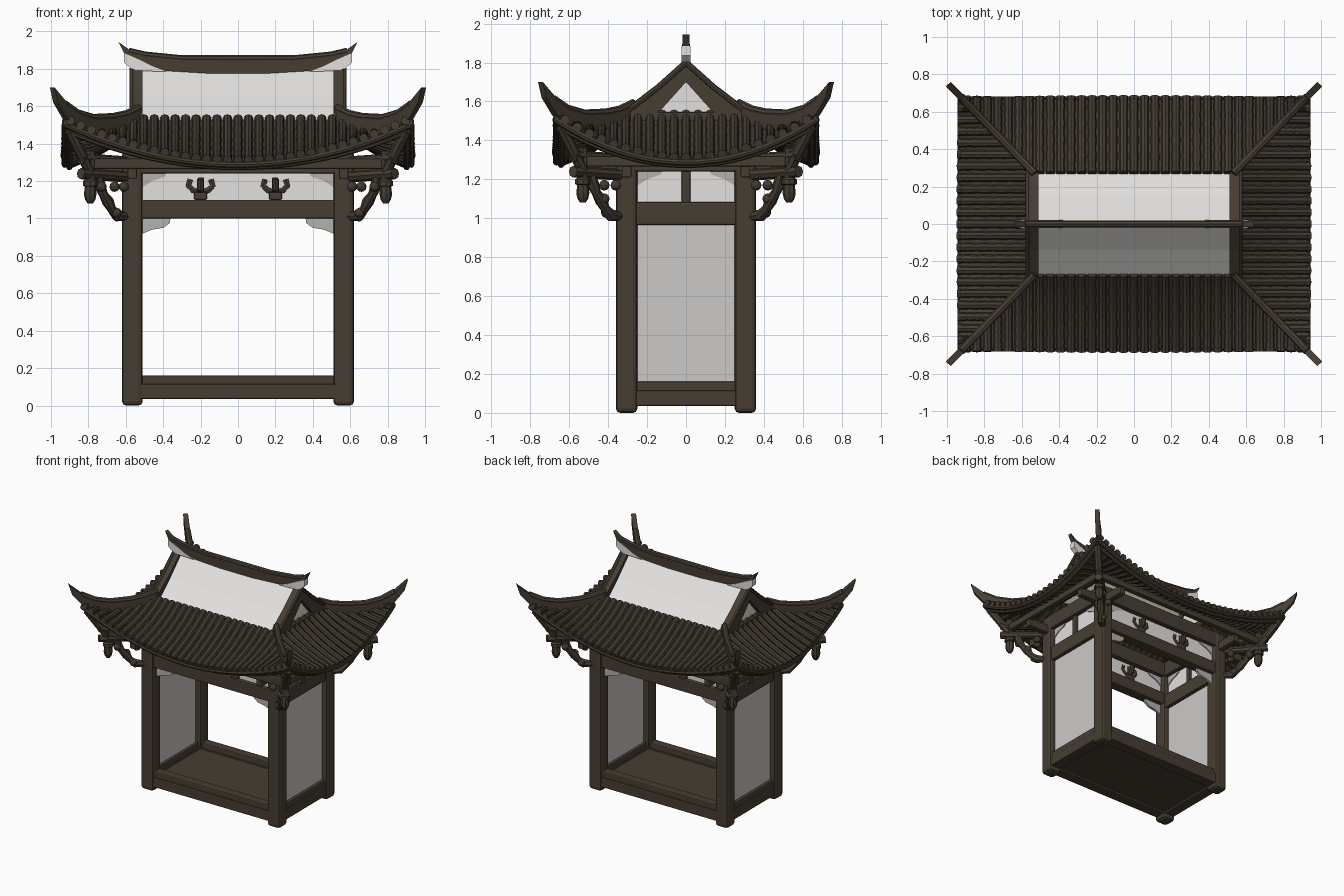
import bpy, bmesh, math
from mathutils import Vector

if "Cube" in bpy.data.objects:
    bpy.data.objects.remove(bpy.data.objects["Cube"], do_unlink=True)


def material(name, r, g, b):
    m = bpy.data.materials.new(name)
    m.use_nodes = True
    m.diffuse_color = (r, g, b, 1)
    shader = m.node_tree.nodes["Principled BSDF"]
    shader.inputs["Base Color"].default_value = (r, g, b, 1)
    shader.inputs["Roughness"].default_value = 0.8
    return m


WOOD = material("dark wood", 0.062, 0.048, 0.032)
TILE = material("brown tile", 0.056, 0.044, 0.031)
WHITE = material("white plaster", 0.76, 0.75, 0.74)
WALL = material("grey plaster", 0.6, 0.59, 0.58)
FRET = material("grey fretwork", 0.45, 0.44, 0.42)
SIDES = [(sx, sy) for sx in (-1, 1) for sy in (-1, 1)]


def finish(name, bm, mat):
    bmesh.ops.recalc_face_normals(bm, faces=bm.faces)
    mesh = bpy.data.meshes.new(name)
    bm.to_mesh(mesh)
    bm.free()
    mesh.materials.append(mat)
    ob = bpy.data.objects.new(name, mesh)
    bpy.context.collection.objects.link(ob)
    return ob


def box(name, x, y, z, mat=WOOD, bevel=0.008):
    """Box from (low, high) ranges."""
    bm = bmesh.new()
    bmesh.ops.create_cube(bm, size=1)
    for v in bm.verts:
        v.co = [r[0] + (c + 0.5) * (r[1] - r[0]) for r, c in zip((x, y, z), v.co)]
    ob = finish(name, bm, mat)
    if bevel:
        mod = ob.modifiers.new("bevel", "BEVEL")
        mod.width = bevel
        mod.segments = 2
    return ob


def plate(name, pts, thick, loc=(0, 0, 0), angle=0, mat=WOOD):
    """Upright outline (along, height), given a thickness and turned about z."""
    bm = bmesh.new()
    face = bm.faces.new([bm.verts.new((u, -thick / 2, h)) for u, h in pts])
    new = bmesh.ops.extrude_face_region(bm, geom=[face])["geom"]
    bmesh.ops.translate(bm, vec=(0, thick, 0), verts=[g for g in new if isinstance(g, bmesh.types.BMVert)])
    ob = finish(name, bm, mat)
    ob.location = loc
    ob.rotation_euler.z = angle
    return ob


def tubes(name, paths, r, mat=WOOD):
    """Round tubes along paths of (point, radius factor)."""
    cu = bpy.data.curves.new(name, "CURVE")
    cu.dimensions = "3D"
    cu.bevel_depth = r
    cu.bevel_resolution = 2
    cu.use_fill_caps = True
    for path in paths:
        sp = cu.splines.new("POLY")
        sp.points.add(len(path) - 1)
        for p, (co, f) in zip(sp.points, path):
            p.co = (*co, 1)
            p.radius = f
    cu.materials.append(mat)
    ob = bpy.data.objects.new(name, cu)
    bpy.context.collection.objects.link(ob)
    bpy.ops.object.select_all(action="DESELECT")
    ob.select_set(True)
    bpy.context.view_layer.objects.active = ob
    bpy.ops.object.convert(target="MESH")
    bpy.ops.object.shade_smooth_by_angle()


# Lower roof: height field around the inner rectangle
IX, IY, RUN = 0.53, 0.27, 0.4


def roof_point(side, sign, c, t, dz=0):
    """Point at c along the eave and t down the slope of one roof side."""
    along, out = (IX, IY) if side == "front" else (IY, IX)
    s = min(1, abs(c) / (along + RUN * t))
    z = 1.53 - 0.30 * t + 0.08 * t * t + 0.22 * t * t * s * s + dz
    o = sign * (out + RUN * t)
    return (c, o, z) if side == "front" else (o, c, z)


bm = bmesh.new()
for side in ("front", "side"):
    along = IX if side == "front" else IY
    for sign in (-1, 1):
        rows = [[bm.verts.new(roof_point(side, sign, (along + RUN * i / 8) * (j / 12 - 1), i / 8))
                 for j in range(25)] for i in range(9)]
        for a, b in zip(rows, rows[1:]):
            for j in range(24):
                bm.faces.new((a[j], a[j + 1], b[j + 1], b[j]))
bmesh.ops.remove_doubles(bm, verts=bm.verts, dist=0.0005)
sheet = finish("lower_roof_sheet", bm, TILE)
solid = sheet.modifiers.new("thickness", "SOLIDIFY")
solid.thickness = 0.03
solid.offset = -1

# Tile ribs, eave discs, rafters and drip edge
for side, along, count, step in (("front", IX, 16, 0.056), ("side", IY, 10, 0.062)):
    ribs, discs, rafters, edges = [], [], [], []
    for sign in (-1, 1):
        for k in range(-count, count + 1):
            c = k * step
            t0 = max(0, (abs(c) - along) / RUN)
            rib = [(roof_point(side, sign, c, t0 + (1 - t0) * i / 9, 0.008), 1 - 0.12 * (i % 2)) for i in range(10)]
            ribs.append(rib)
            discs.append([(roof_point(side, sign, c, t, 0.006), 1) for t in (0.98, 1.03)])
            if t0 < 0.8:
                rafters.append([(roof_point(side, sign, c, t0 + (0.96 - t0) * i / 4, -0.04), 1) for i in range(5)])
        for t, dz in ((0.99, -0.024), (0.93, -0.045)):
            edges.append([(roof_point(side, sign, (along + RUN * t) * i / 12, t, dz), 1) for i in range(-12, 13)])
    tubes(side + "_tile_ribs", ribs, 0.024, TILE)
    tubes(side + "_eave_discs", discs, 0.025, TILE)
    tubes(side + "_rafters", rafters, 0.015)
    tubes(side + "_drip_edges", edges, 0.017)

# Upturned hip ridges
HIP = [(0, 1.6), (0.1, 1.565), (0.2, 1.55), (0.35, 1.545), (0.47, 1.57), (0.57, 1.62), (0.665, 1.7),
       (0.64, 1.62), (0.565, 1.53), (0.4, 1.45), (0.2, 1.44), (0, 1.48)]
for sx, sy in SIDES:
    turn = math.atan2(0.475 * sy, 0.46 * sx)
    plate("hip_ridge", HIP, 0.036, (IX * sx, IY * sy, 0), turn)
    tubes("hip_cap", [[((IX * sx + u * math.cos(turn), IY * sy + u * math.sin(turn), z - 0.008), 1)
                       for u, z in HIP[:6]]], 0.022)

# Upper roof panels and gables
for s in (-1, 1):
    plate("upper_roof_panel", [(0, 1.785), (s * 0.14, 1.645), (s * 0.27, 1.53), (s * 0.27, 1.51), (0, 1.765)],
          1.04, angle=math.pi / 2, mat=WHITE)
    plate("gable_panel", [(-0.2, 1.53), (0.2, 1.53), (0, 1.74)], 0.02, (s * 0.53, 0, 0), math.pi / 2, WHITE)
    box("gable_sill", (s * 0.54 - 0.03, s * 0.54 + 0.03), (-0.28, 0.28), (1.49, 1.545))
    caps = []
    for e in (-1, 1):
        plate("bargeboard", [(0, 1.81), (e * 0.14, 1.685), (e * 0.29, 1.57), (e * 0.29, 1.5),
                             (e * 0.17, 1.53), (e * 0.13, 1.555), (0, 1.7)],
              0.06, (s * 0.54, 0, 0), math.pi / 2)
        caps.append([((s * 0.565, e * y, z), 1) for y, z in ((0, 1.8), (0.14, 1.675), (0.29, 1.56))])
    tubes("gable_roll", caps, 0.016)

# Curved main ridge with pale end ornaments
TOP = [(0.64, 1.945), (0.585, 1.905), (0.5, 1.885), (0.3, 1.865)]
LOW = [(0.15, 1.775), (0.4, 1.79), (0.52, 1.82), (0.6, 1.865)]
plate("main_ridge", TOP + [(0, 1.86)] + [(-x, z) for x, z in TOP[::-1]]
      + [(-x, z) for x, z in LOW[::-1]] + LOW, 0.034)
tubes("ridge_cap", [[((x, 0, z), 1) for x, z in
                     [(-x, z - 0.012) for x, z in TOP[1:]] + [(x, z - 0.012) for x, z in TOP[:0:-1]]]], 0.02)
for s in (-1, 1):
    plate("ridge_ornament", [(s * x, z) for x, z in ((0.38, 1.785), (0.46, 1.815), (0.53, 1.85), (0.61, 1.885),
                                                    (0.61, 1.835), (0.56, 1.79))], 0.045, mat=WHITE)

# Posts, base and floor
for sx, sy in SIDES:
    box("post", sorted((sx * 0.51, sx * 0.62)), sorted((sy * 0.25, sy * 0.36)), (0, 1.36), bevel=0.022)
box("floor", (-0.56, 0.56), (-0.31, 0.31), (0.05, 0.11), bevel=0)
for s in (-1, 1):
    for z0, z1, w in ((0.035, 0.115, 0.045), (0.11, 0.16, 0.036), (1.0, 1.1, 0.042), (1.24, 1.36, 0.05)):
        drop = 0.035 if z0 == 1.0 else 0
        box("front_beam" if s < 0 else "back_beam", (-0.54, 0.54), (s * 0.305 - w, s * 0.305 + w), (z0, z1))
        box("side_beam", (s * 0.565 - w, s * 0.565 + w), (-0.28, 0.28), (z0 - drop, z1 - drop / 2))
    # Wall and frieze panels
    box("side_wall", (s * 0.565 - 0.012, s * 0.565 + 0.012), (-0.27, 0.27), (0.14, 0.98), WALL, 0)
    box("side_frieze", (s * 0.565 - 0.01, s * 0.565 + 0.01), (-0.27, 0.27), (1.07, 1.26), WHITE, 0)
    box("long_frieze", (-0.53, 0.53), (s * 0.305 - 0.01, s * 0.305 + 0.01), (1.08, 1.26), WHITE, 0)
    box("side_frieze_post", (s * 0.565 - 0.03, s * 0.565 + 0.03), (-0.022, 0.022), (1.07, 1.26))
    # Cup-shaped frieze brackets
    for x in (-0.2, 0.2):
        y = s * 0.305
        box("bracket_foot", (x - 0.035, x + 0.035), (y - 0.035, y + 0.035), (1.1, 1.14))
        arms = [[((x + e * dx, y, z), 1) for dx, z in ((0, 1.14), (0.04, 1.15), (0.065, 1.175), (0.055, 1.21))]
                for e in (-1, 1)]
        arms += [[((x, y + e * d, z), 1) for d, z in ((0, 1.14), (0.04, 1.16), (0.05, 1.21))] for e in (-1, 1)]
        arms.append([((x, y, 1.13), 1), ((x, y, 1.22), 1)])
        tubes("frieze_bracket", arms, 0.019)
    # Corner fretwork
    for e in (-1, 1):
        plate("opening_fret", [(e * x, z) for x, z in ((0.52, 1.01), (0.36, 1.01), (0.365, 0.975), (0.4, 0.95),
                                                      (0.46, 0.94), (0.52, 0.915))], 0.02, (0, s * 0.305, 0), mat=FRET)
        spandrel = ((0, 1.25), (-0.14, 1.25), (-0.13, 1.225), (-0.06, 1.2), (0, 1.16))
        plate("frieze_fret", [(e * (0.52 + u), z) for u, z in spandrel], 0.035, (0, s * 0.305, 0), mat=FRET)
        plate("side_fret", [(e * (0.26 + u), z) for u, z in spandrel], 0.035, (s * 0.565, 0, 0), math.pi / 2, FRET)
    # Outer eave purlins
    box("long_purlin", (-0.82, 0.82), (s * 0.53 - 0.022, s * 0.53 + 0.022), (1.265, 1.32))
    box("short_purlin", (s * 0.79 - 0.022, s * 0.79 + 0.022), (-0.56, 0.56), (1.265, 1.32))

# Corner brackets: arms, pendants and knobbed braces
for sx, sy in SIDES:
    def at(x, y, z):
        return Vector((sx * x, sy * y, z))
    box("long_arm", sorted((sx * 0.57, sx * 0.8)), (sy * 0.305 - 0.025, sy * 0.305 + 0.025), (1.21, 1.28))
    box("short_arm", (sx * 0.565 - 0.025, sx * 0.565 + 0.025), sorted((sy * 0.3, sy * 0.54)), (1.21, 1.28))
    tubes("diagonal_arm", [[(at(0.56, 0.3, z), 1), (at(0.84, 0.58, z + 0.02), 1)] for z in (1.22, 1.3)], 0.03)
    tubes("corner_strut", [[(at(0.79, 0.53, 1.25), 1), (at(0.9, 0.64, 1.47), 1)]], 0.03)
    tubes("pendant", [[(at(0.79, 0.53, z), f) for z, f in ((1.36, 0.8), (1.21, 0.8), (1.2, 1.15), (1.175, 1.15),
                      (1.17, 0.85), (1.13, 1.0), (1.1, 0.8), (1.08, 0.4))]], 0.034)
    brace = ((0.6, 0.34, 1.01), (0.645, 0.385, 1.015), (0.675, 0.415, 1.05), (0.695, 0.435, 1.09),
             (0.72, 0.46, 1.13), (0.74, 0.48, 1.18), (0.75, 0.49, 1.23))
    tubes("curved_brace", [[(at(*p), 1 + 0.35 * (i % 2)) for i, p in enumerate(brace)]], 0.024)
    bm = bmesh.new()
    for p in ((0.65, 0.41, 1.03), (0.7, 0.42, 1.1), (0.73, 0.5, 1.17), (0.66, 0.36, 1.17), (0.61, 0.42, 1.17)):
        ball = bmesh.ops.create_icosphere(bm, subdivisions=2, radius=0.028)
        bmesh.ops.translate(bm, vec=at(*p), verts=ball["verts"])
    finish("brace_knobs", bm, WOOD)
